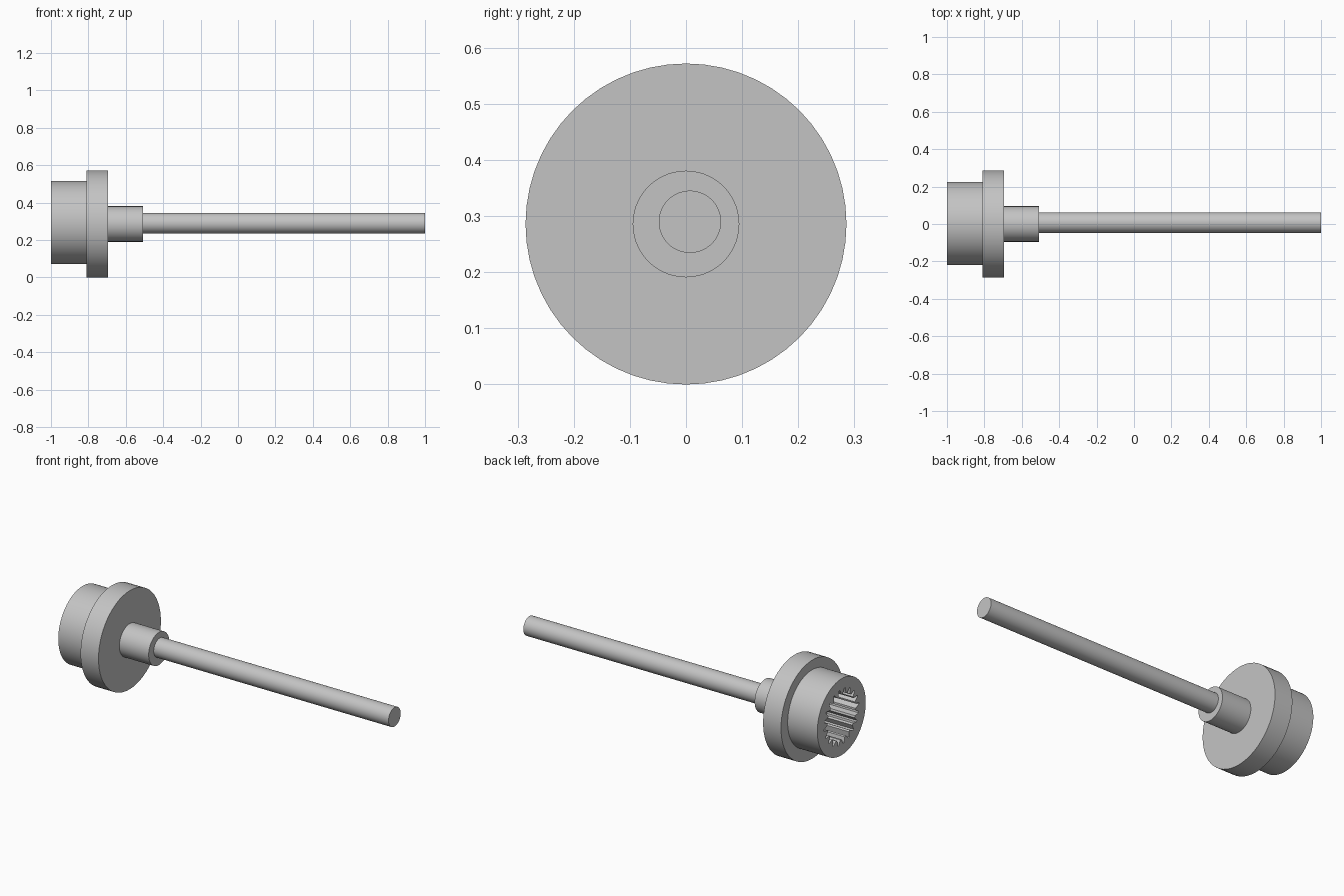
import bpy, bmesh
from math import cos, sin, pi, radians

cube = bpy.data.objects.get("Cube")
if cube:
    bpy.data.objects.remove(cube, do_unlink=True)

COLOUR = (0.55, 0.55, 0.55, 1)
grey = bpy.data.materials.new("plain_grey")
grey.use_nodes = True
grey.diffuse_color = COLOUR
grey.node_tree.nodes["Principled BSDF"].inputs["Base Color"].default_value = COLOUR


def finish(name, bm):
    """Turn a bmesh into a smooth object with sharp rims."""
    bmesh.ops.recalc_face_normals(bm, faces=bm.faces[:])
    mesh = bpy.data.meshes.new(name)
    bm.to_mesh(mesh)
    bm.free()
    mesh.materials.append(grey)
    ob = bpy.data.objects.new(name, mesh)
    bpy.context.collection.objects.link(ob)
    bpy.ops.object.select_all(action='DESELECT')
    ob.select_set(True)
    bpy.context.view_layer.objects.active = ob
    bpy.ops.object.shade_smooth_by_angle(angle=radians(25))
    return ob


def disc(name, x0, x1, y, z, radius, sides=56):
    """Solid cylinder lying along x."""
    bm = bmesh.new()
    rim = [bm.verts.new((x0, y + radius * cos(2 * pi * i / sides),
                         z + radius * sin(2 * pi * i / sides))) for i in range(sides)]
    cap = bm.faces.new(rim)
    out = bmesh.ops.extrude_face_region(bm, geom=[cap], use_keep_orig=True)
    for v in out["geom"]:
        if isinstance(v, bmesh.types.BMVert):
            v.co.x = x1
    return finish(name, bm)


def splined_socket(name, x0, x1, y, z, radius, tip, root, teeth):
    """Round hub with a toothed bore: four profile points per tooth."""
    bm = bmesh.new()
    count = teeth * 4
    bore = (tip, tip, root, root)
    nudge = (0.0, 0.1, 0.15, -0.15)   # narrows grooves towards the root

    def loop(x, inner):
        ring = []
        for i in range(count):
            a = 2 * pi * (i + (nudge[i % 4] if inner else 0)) / count
            r = bore[i % 4] if inner else radius
            ring.append(bm.verts.new((x, y + r * cos(a), z + r * sin(a))))
        return ring

    loops = [loop(x0, False), loop(x1, False), loop(x1, True), loop(x0, True)]
    for a, b in zip(loops, loops[1:] + loops[:1]):
        for i in range(count):
            j = (i + 1) % count
            bm.faces.new((a[i], a[j], b[j], b[i]))
    return finish(name, bm)


# Toothed hub, flange, collar and long shaft in a row
splined_socket("splined_hub", -1.0, -0.81, 0.003, 0.294, 0.222, 0.13, 0.16, 20)
disc("flange", -0.81, -0.695, 0, 0.286, 0.286)
disc("collar", -0.695, -0.507, 0, 0.286, 0.095)
disc("shaft", -0.507, 1.0, 0.007, 0.29, 0.0555)
